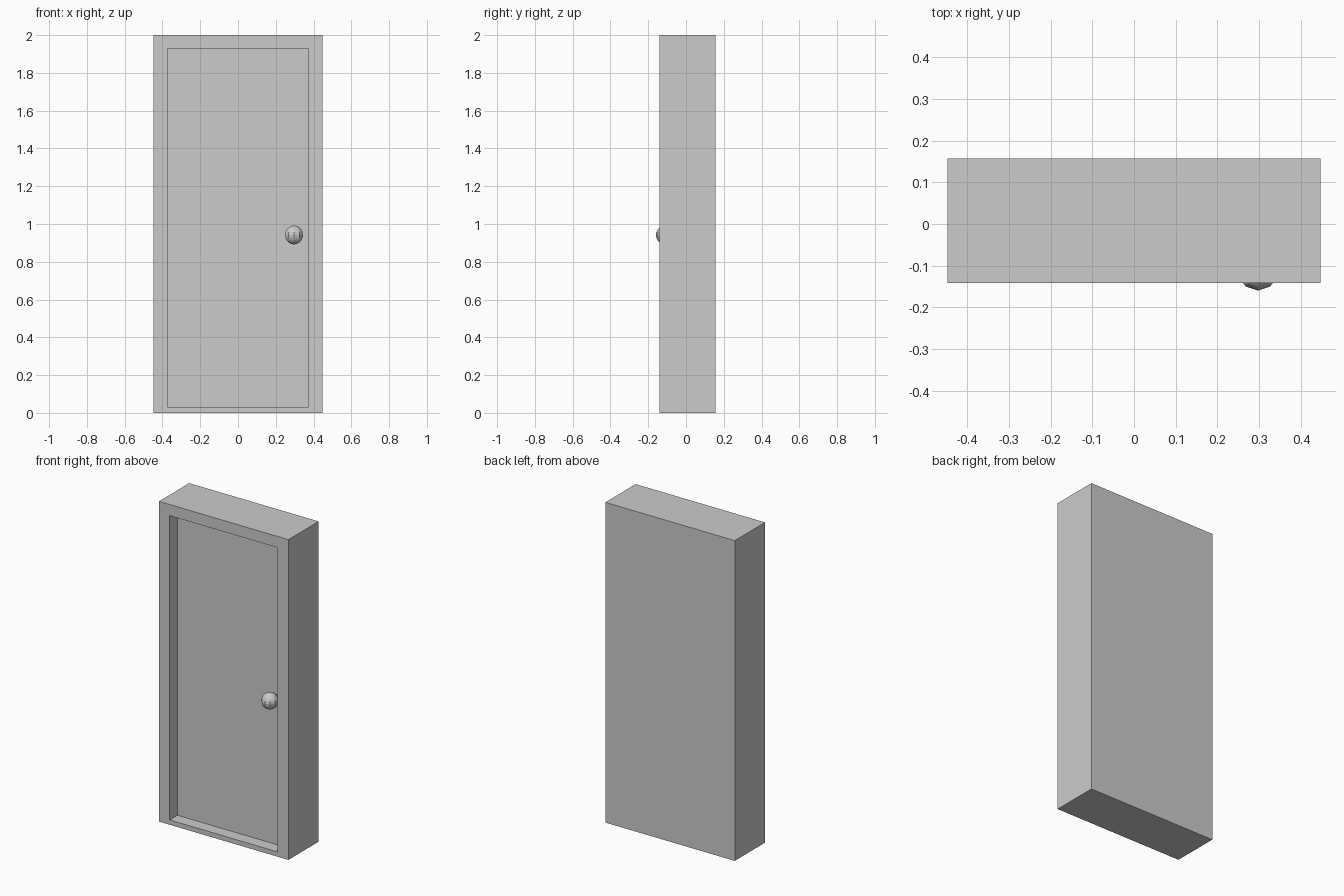
import bpy, bmesh, math
from mathutils import Matrix

if "Cube" in bpy.data.objects:
    bpy.data.objects.remove(bpy.data.objects["Cube"])

HALF_W, HEIGHT = 0.447, 2.0
FRONT, BACK = -0.141, 0.157
OPEN_HALF_W, OPEN_BOTTOM, OPEN_TOP = 0.373, 0.03, 1.93
RECESS = 0.077


def make_object(name, bm):
    mesh = bpy.data.meshes.new(name)
    bm.to_mesh(mesh)
    bm.free()
    ob = bpy.data.objects.new(name, mesh)
    bpy.context.collection.objects.link(ob)
    return ob


# Door block: solid slab with the front face inset and pushed back as the door leaf
bm = bmesh.new()
bmesh.ops.create_cube(bm, size=1, matrix=Matrix.Translation(
    (0, (FRONT + BACK) / 2, HEIGHT / 2)) @ Matrix.Diagonal(
    (2 * HALF_W, BACK - FRONT, HEIGHT, 1)))
bm.normal_update()
front = min(bm.faces, key=lambda f: f.normal.y)


def fit_opening(y):
    for v in front.verts:
        v.co.x = math.copysign(OPEN_HALF_W, v.co.x)
        v.co.y = y
        v.co.z = OPEN_TOP if v.co.z > HEIGHT / 2 else OPEN_BOTTOM


for y in (FRONT, FRONT + RECESS):
    bmesh.ops.inset_individual(bm, faces=[front], thickness=0.01)
    fit_opening(y)
make_object("door_and_frame", bm)

# Door knob: low-poly ball resting on the door leaf
SEGMENTS = 10
bm = bmesh.new()
bmesh.ops.create_uvsphere(
    bm, u_segments=SEGMENTS, v_segments=SEGMENTS, radius=0.05,
    matrix=Matrix.Translation((0.297, -0.1094, 0.942))
    @ Matrix.Rotation(math.pi / 2, 4, 'Z') @ Matrix.Rotation(math.pi / SEGMENTS, 4, 'Z'))
make_object("door_knob", bm)
